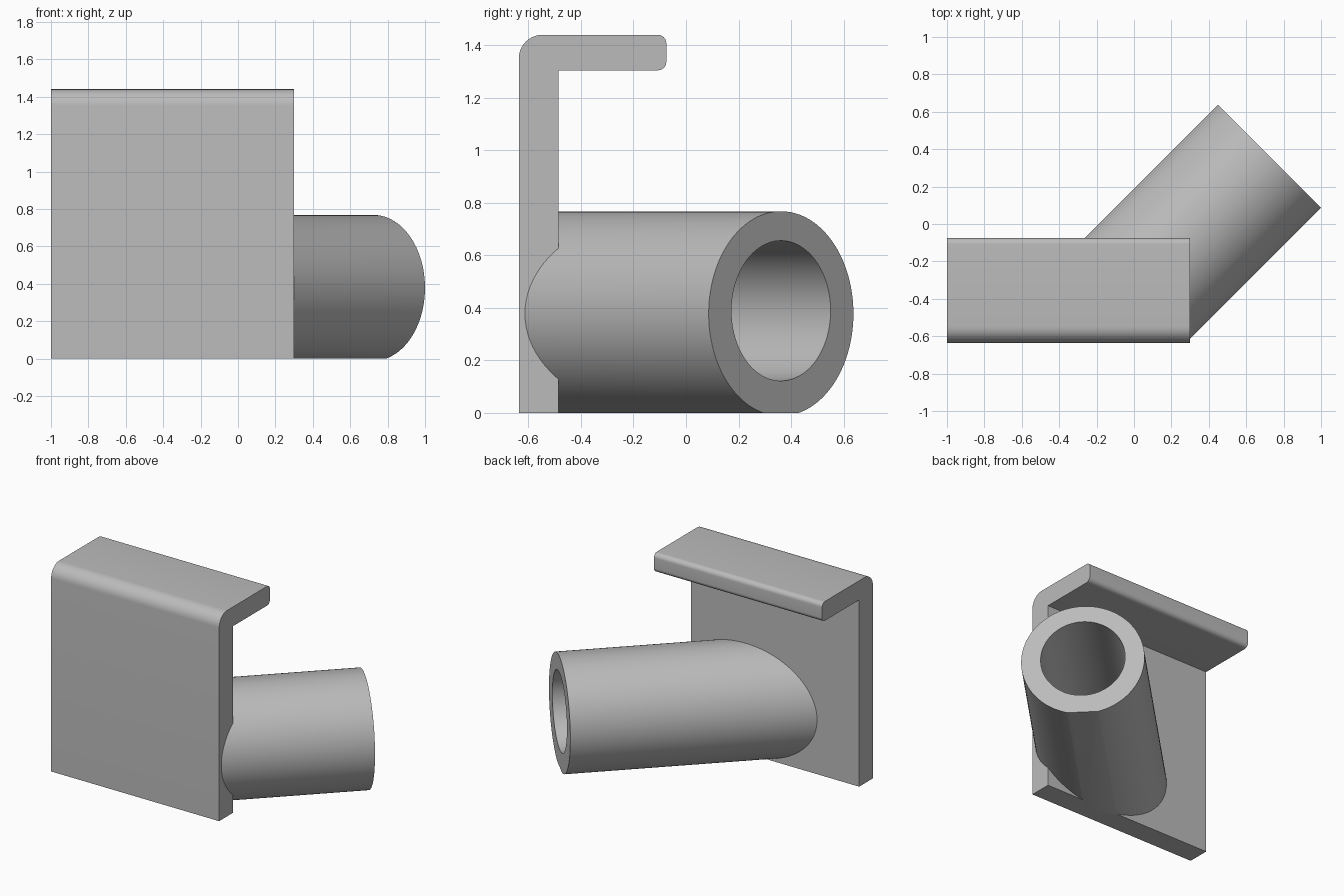
import bpy, bmesh
from math import sin, cos, pi, radians
from mathutils import Vector

cube = bpy.data.objects.get("Cube")
if cube:
    bpy.data.objects.remove(cube, do_unlink=True)

grey = bpy.data.materials.new("plain grey")
grey.use_nodes = True
grey.diffuse_color = (0.5, 0.5, 0.5, 1)
grey.node_tree.nodes["Principled BSDF"].inputs["Base Color"].default_value = (0.5, 0.5, 0.5, 1)


def finish(bm, name):
    """Turn a bmesh into a named object with smooth curves and sharp edges."""
    bmesh.ops.recalc_face_normals(bm, faces=bm.faces)
    mesh = bpy.data.meshes.new(name)
    bm.to_mesh(mesh)
    bm.free()
    mesh.materials.append(grey)
    ob = bpy.data.objects.new(name, mesh)
    bpy.context.collection.objects.link(ob)
    bpy.ops.object.select_all(action='DESELECT')
    ob.select_set(True)
    bpy.context.view_layer.objects.active = ob
    bpy.ops.object.shade_smooth_by_angle(angle=radians(30))


def arc(y, z, r, start, steps=10):
    """Quarter circle in the side profile, running clockwise from start."""
    angles = [start - pi / 2 * i / steps for i in range(steps + 1)]
    return [(y + r * cos(a), z + r * sin(a)) for a in angles]


# Hooked plate: side profile with rounded outer corner and lip, swept along x
FRONT, BACK, LIP, TOP, UNDER = -0.637, -0.485, -0.075, 1.44, 1.305
BEND, ROUND = 0.09, 0.032
profile = [(BACK, 0), (FRONT, 0)]
profile += arc(FRONT + BEND, TOP - BEND, BEND, pi)
profile += arc(LIP - ROUND, TOP - ROUND, ROUND, pi / 2)
profile += arc(LIP - ROUND, UNDER + ROUND, ROUND, 0)
profile += [(BACK, UNDER)]
bm = bmesh.new()
side = bm.faces.new([bm.verts.new((-1, y, z)) for y, z in profile])
swept = bmesh.ops.extrude_face_region(bm, geom=[side], use_keep_orig=True)
bmesh.ops.translate(bm, vec=(1.3, 0, 0),
                    verts=[v for v in swept["geom"] if isinstance(v, bmesh.types.BMVert)])
finish(bm, "hooked_plate")

# Angled tube: outer wall and bore joined by ring ends
SEGMENTS = 96
axis = Vector((1, 1, 0)).normalized()
across = Vector((1, -1, 0)).normalized()
up = Vector((0, 0, 1))
mouth = Vector((0.724, 0.362, 0))
bm = bmesh.new()


def ring(radius, height, distance):
    centre = mouth + axis * distance + up * height
    return [bm.verts.new(centre + radius * (across * cos(a) + up * sin(a)))
            for a in (2 * pi * i / SEGMENTS for i in range(SEGMENTS))]


rings = [ring(0.39, 0.378, -2), ring(0.39, 0.378, 0),
         ring(0.267, 0.389, 0), ring(0.267, 0.389, -2)]
for k in range(4):
    a, b = rings[k], rings[(k + 1) % 4]
    for i in range(SEGMENTS):
        j = (i + 1) % SEGMENTS
        bm.faces.new((a[i], a[j], b[j], b[i]))


def trim(point, normal):
    """Cut away everything behind the plane and return the cut edges."""
    geom = bm.verts[:] + bm.edges[:] + bm.faces[:]
    cut = bmesh.ops.bisect_plane(bm, geom=geom, dist=1e-5, plane_co=point,
                                 plane_no=normal, clear_inner=True)
    return [e for e in cut["geom_cut"] if isinstance(e, bmesh.types.BMEdge)]


# Flat underside resting on the ground, then the hidden end inside the plate
bmesh.ops.holes_fill(bm, edges=trim((0, 0, 0), (0, 0, 1)), sides=0)
trim((0, -0.625, 0), (0, 1, 0))
finish(bm, "angled_tube")
